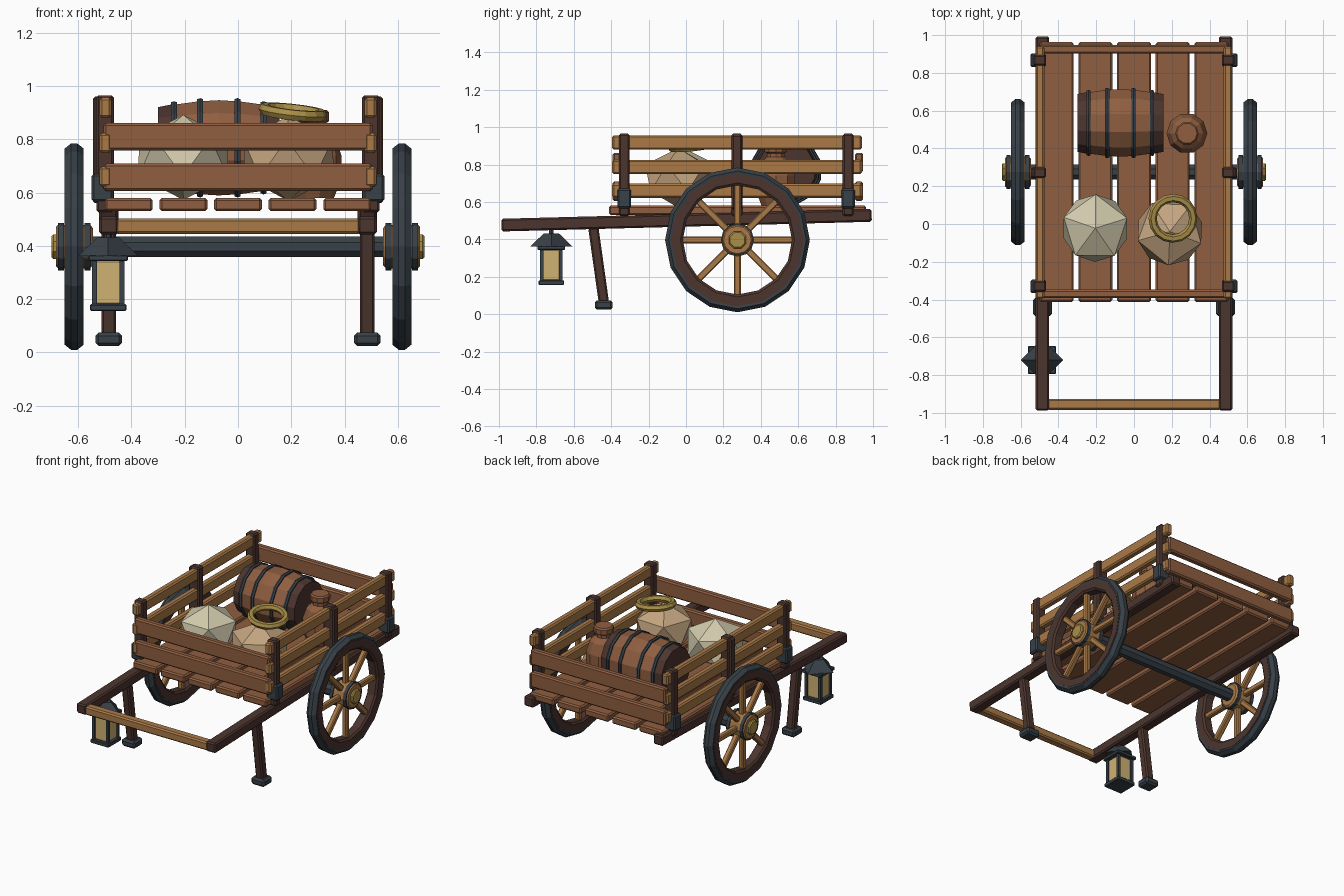
import bpy, bmesh, math
from mathutils import Matrix, Vector

if "Cube" in bpy.data.objects:
    bpy.data.objects.remove(bpy.data.objects["Cube"])


def material(name, hexcode):
    m = bpy.data.materials.new(name)
    c = [int(hexcode[i:i + 2], 16) / 255 for i in (0, 2, 4)]
    m.diffuse_color = [v / 12.92 if v <= 0.04045 else ((v + 0.055) / 1.055) ** 2.4 for v in c] + [1]
    m.use_nodes = True
    m.node_tree.nodes["Principled BSDF"].inputs["Base Color"].default_value = m.diffuse_color
    return m


BROWN = material("plank_brown", "8F5E40")
TAN = material("light_wood", "AA7A48")
DARK = material("dark_wood", "4C352F")
IRON = material("dark_iron", "384148")
GOLD = material("brass", "AA8F48")
CREAM = material("cream_cloth", "D2CAAC")
SACK = material("tan_cloth", "C4A580")
GLASS = material("lamp_glass", "D0B274")


def finish(bm, name, mat, loc=(0, 0, 0), rot=(0, 0, 0), bevel=0):
    bmesh.ops.recalc_face_normals(bm, faces=bm.faces)
    me = bpy.data.meshes.new(name)
    bm.to_mesh(me)
    bm.free()
    me.materials.append(mat)
    ob = bpy.data.objects.new(name, me)
    bpy.context.collection.objects.link(ob)
    ob.location, ob.rotation_euler = loc, rot
    if bevel:
        b = ob.modifiers.new("bevel", 'BEVEL')
        b.width, b.segments = bevel, 1
    return ob


def box(name, mat, loc, size, rot=(0, 0, 0), bevel=0.009):
    bm = bmesh.new()
    bmesh.ops.create_cube(bm, size=1)
    bmesh.ops.scale(bm, vec=size, verts=bm.verts)
    return finish(bm, name, mat, loc, rot, bevel)


def lathe(name, mat, profile, sides, loc, rot=(0, 0, 0), closed=False, turn=0):
    """Turn (radius, height) points around local z; closed makes a hollow ring."""
    bm = bmesh.new()
    rings = []
    for r, h in profile:
        rings.append([bm.verts.new((r * math.cos(turn + 2 * math.pi * i / sides),
                                    r * math.sin(turn + 2 * math.pi * i / sides), h))
                      for i in range(sides)])
    pairs = list(zip(rings, rings[1:])) + ([(rings[-1], rings[0])] if closed else [])
    for a, b in pairs:
        for i in range(sides):
            j = (i + 1) % sides
            bm.faces.new((a[i], a[j], b[j], b[i]))
    if not closed:
        bm.faces.new(rings[0])
        bm.faces.new(rings[-1])
    return finish(bm, name, mat, loc, rot)


ALONG_X = (0, math.pi / 2, 0)

# Bed planks
for i in range(5):
    box(f"bed_plank_{i}", BROWN, ((i - 2) * 0.205, 0.275, 0.555), (0.18, 1.375, 0.05))

# End boards, front and back
for y, end in ((-0.37, "front"), (0.925, "back")):
    for z in (0.657, 0.81):
        box(f"{end}_board", BROWN, (0, y, z), (1.01, 0.045, 0.103))

# Handle bar
box("handle_bar", TAN, (0, -0.955, 0.473), (0.92, 0.058, 0.058))

# Axle
lathe("axle", IRON, [(0.042, -0.56), (0.042, 0.56)], 8, (0, 0.275, 0.397), ALONG_X, turn=math.pi / 8)

for s, side in ((-1, "left"), (1, "right")):
    # Sloping shaft
    box(f"{side}_shaft", DARK, (s * 0.485, 0.003, 0.502), (0.072, 1.98, 0.068), (0.0262, 0, 0))

    # Side slats, posts and iron brackets
    for z in (0.66, 0.786, 0.918):
        box(f"{side}_slat", TAN, (s * 0.497, 0.273, z), (0.045, 1.335, 0.076))
    for y in (-0.33, 0.272, 0.867):
        box(f"{side}_post", DARK, (s * 0.499, y, 0.745), (0.066, 0.058, 0.44))
        if y != 0.272:
            box(f"{side}_bracket", IRON, (s * 0.508, y, 0.618), (0.082, 0.072, 0.105))
    box(f"{side}_middle_post_face", DARK, (s * 0.53, 0.272, 0.76), (0.03, 0.056, 0.4))

    # Raked prop leg and foot
    box(f"{side}_leg", DARK, (s * 0.485, -0.467, 0.26), (0.056, 0.055, 0.41),
        (math.radians(8), 0, 0))
    box(f"{side}_foot", IRON, (s * 0.485, -0.44, 0.049), (0.1, 0.095, 0.05), bevel=0.012)

    # Wheel: tyre, rim, spokes, hub
    c = Vector((s * 0.615, 0.275, 0.397))
    lathe(f"{side}_tyre", IRON, [(0.35, -0.033), (0.368, -0.036), (0.387, -0.012),
                                 (0.387, 0.012), (0.368, 0.036), (0.35, 0.033)],
          16, c, ALONG_X, closed=True)
    lathe(f"{side}_rim", DARK, [(0.292, -0.026), (0.305, -0.036), (0.355, -0.036),
                                (0.355, 0.036), (0.305, 0.036), (0.292, 0.026)],
          16, c, ALONG_X, closed=True)
    for k in range(8):
        a = k * math.pi / 4
        d = Vector((0, -math.sin(a), math.cos(a)))
        box(f"{side}_spoke", TAN, c + d * 0.185, (0.035, 0.036, 0.25), (a, 0, 0), 0.006)
    lathe(f"{side}_hub", TAN, [(0.07, -0.07), (0.082, -0.06), (0.082, 0.06), (0.074, 0.068)],
          12, c, (0, s * math.pi / 2, 0))
    for h in (-0.05, 0.05):
        lathe(f"{side}_hub_band", IRON, [(0.078, h - 0.011), (0.089, h - 0.011),
                                         (0.089, h + 0.011), (0.078, h + 0.011)],
              12, c, (0, s * math.pi / 2, 0), closed=True)
    lathe(f"{side}_hub_cap", GOLD, [(0.05, 0.06), (0.05, 0.078), (0.042, 0.085)],
          8, c, (0, s * math.pi / 2, 0), turn=math.pi / 8)

# Barrel lying on its side
bc = (-0.072, 0.535, 0.768)
lathe("barrel_body", BROWN, [(0.165, -0.185), (0.18, -0.08), (0.185, 0),
                             (0.18, 0.08), (0.165, 0.185)], 12, bc, ALONG_X, turn=math.pi / 12)
lathe("barrel_ends", DARK, [(0.158, -0.228), (0.168, -0.18), (0.168, 0.18), (0.158, 0.228)],
      12, bc, ALONG_X, turn=math.pi / 12)
for h, r in ((-0.168, 0.177), (-0.07, 0.189), (0.07, 0.189), (0.168, 0.177)):
    lathe("barrel_hoop", IRON, [(r - 0.02, h - 0.011), (r, h - 0.011), (r + 0.004, h),
                                (r, h + 0.011), (r - 0.02, h + 0.011)],
          12, bc, ALONG_X, closed=True, turn=math.pi / 12)

# Jug with stopper
lathe("jug", BROWN, [(0.08, 0.58), (0.108, 0.65), (0.108, 0.74), (0.085, 0.81), (0.05, 0.84),
                     (0.05, 0.86), (0.062, 0.868), (0.062, 0.9), (0.054, 0.91)],
      10, (0.28, 0.48, 0))

# Faceted sacks
for name, mat, loc, turn in (("cream_sack", CREAM, (-0.205, -0.022, 0.732), 0.3),
                             ("tan_sack", SACK, (0.19, -0.04, 0.728), 0.9)):
    bm = bmesh.new()
    bmesh.ops.create_icosphere(bm, subdivisions=1, radius=1)
    bmesh.ops.transform(bm, verts=bm.verts,
                        matrix=Matrix.Diagonal((0.197, 0.2, 0.16, 1)) @ Matrix.Rotation(turn, 4, 'Z'))
    finish(bm, name, mat, loc)

# Brass ring resting on the tan sack
lathe("brass_ring", GOLD, [(0.108 + 0.022 * math.cos(k * math.pi / 3),
                            0.022 * math.sin(k * math.pi / 3)) for k in range(6)],
      16, (0.206, 0.03, 0.902), (0.1, 0.11, 0), closed=True)

# Hanging lantern
lx, ly = -0.487, -0.72
box("lantern_base", IRON, (lx, ly, 0.168), (0.136, 0.136, 0.026), bevel=0.004)
box("lantern_glass", GLASS, (lx, ly, 0.262), (0.1, 0.1, 0.17), bevel=0.008)
for sx in (-1, 1):
    for sy in (-1, 1):
        box("lantern_corner", IRON, (lx + sx * 0.052, ly + sy * 0.052, 0.262),
            (0.018, 0.018, 0.17), bevel=0)
box("lantern_eave", IRON, (lx, ly, 0.354), (0.148, 0.148, 0.022), bevel=0.004)
lathe("lantern_roof", IRON, [(0.113, 0.362), (0.04, 0.432)], 4, (lx, ly, 0))
lathe("lantern_hook", IRON, [(0.014, 0.43), (0.014, 0.46)], 6, (lx, ly, 0))
